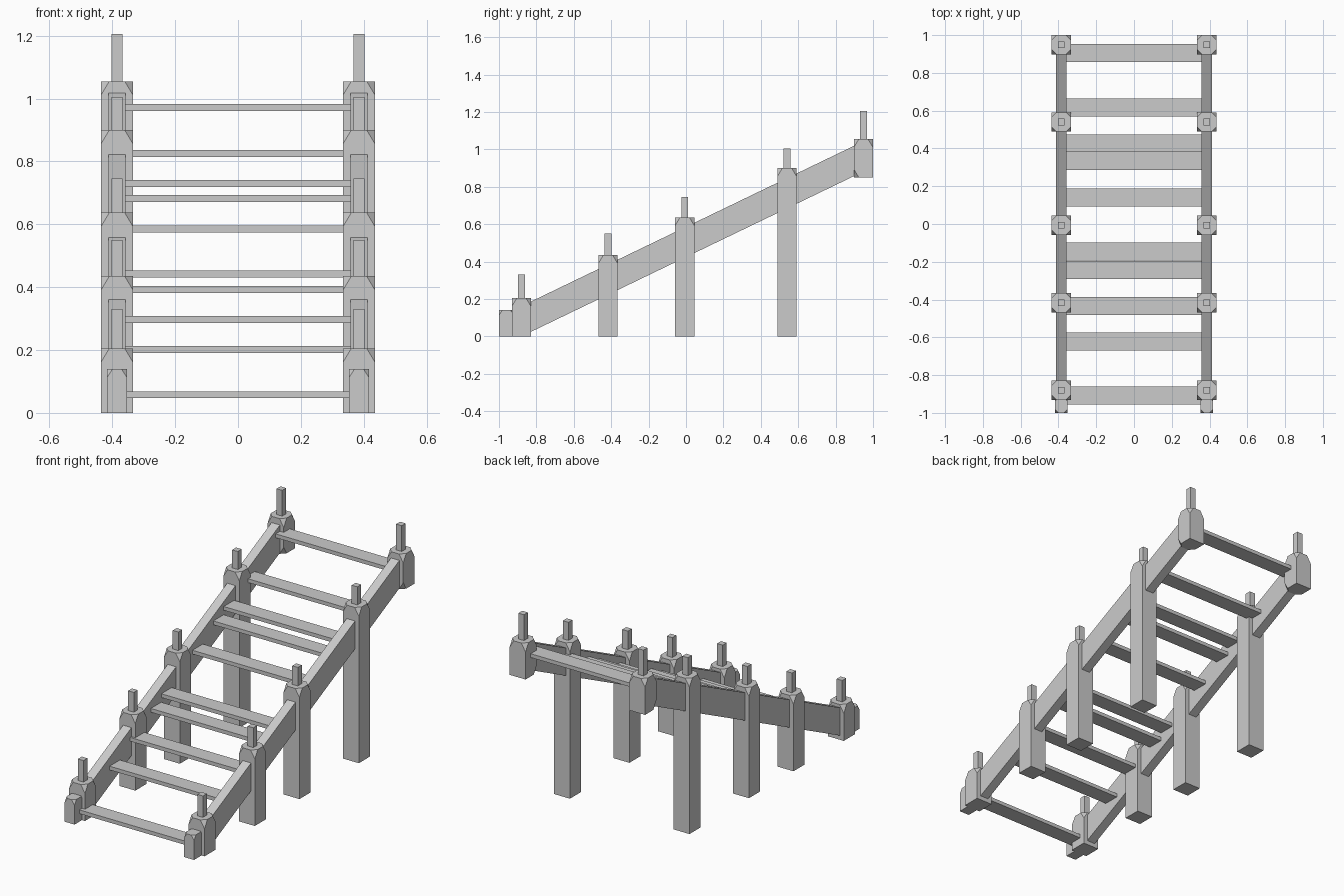
import bpy, bmesh

cube = bpy.data.objects.get("Cube")
if cube:
    bpy.data.objects.remove(cube, do_unlink=True)

grey = bpy.data.materials.new("plain grey")
grey.use_nodes = True
colour = (0.6, 0.6, 0.6, 1)
grey.diffuse_color = colour
grey.node_tree.nodes["Principled BSDF"].inputs["Base Color"].default_value = colour


def finish(bm, name):
    bmesh.ops.recalc_face_normals(bm, faces=bm.faces)
    mesh = bpy.data.meshes.new(name)
    bm.to_mesh(mesh)
    bm.free()
    mesh.materials.append(grey)
    obj = bpy.data.objects.new(name, mesh)
    bpy.context.collection.objects.link(obj)
    return obj


def box(name, low, high, cut=0, drop=0, cut_bottom_front=False):
    """Box whose upper corners can be sliced off diagonally."""
    bm = bmesh.new()
    bmesh.ops.create_cube(bm, size=1)
    for v in bm.verts:
        v.co = [(a + b) / 2 + c * (b - a) for a, b, c in zip(low, high, v.co)]
    levels = [(high[2], 1)] + ([(low[2], -1)] if cut_bottom_front else [])
    for z, up in levels if cut else []:
        for sx in (-1, 1):
            for sy in (-1, 1) if up > 0 else (-1,):
                x = high[0] if sx > 0 else low[0]
                y = high[1] if sy > 0 else low[1]
                normal = (sx / cut, sy / cut, up / drop)
                geom = bm.verts[:] + bm.edges[:] + bm.faces[:]
                bmesh.ops.bisect_plane(bm, geom=geom, plane_co=(x - sx * cut, y, z),
                                       plane_no=normal, clear_outer=True)
                bmesh.ops.holes_fill(bm, edges=[e for e in bm.edges if e.is_boundary])
    return finish(bm, name)


def rail_height(y):
    return 0.505 + 0.482 * y


POST_X, POST_W, PEG_W, RAIL_W, STUB_W = 0.385, 0.0515, 0.018, 0.027, 0.032

# Posts: y, bottom, shoulder, peg top
POSTS = [(-0.88, 0, 0.205, 0.33), (-0.417, 0, 0.435, 0.55), (-0.007, 0, 0.637, 0.745),
         (0.54, 0, 0.90, 1.005), (0.9485, 0.85, 1.055, 1.205)]

for side, x in (("left", POST_X), ("right", -POST_X)):
    for i, (y, bottom, shoulder, top) in enumerate(POSTS, 1):
        box(f"{side}_post_{i}", (x - POST_W, y - POST_W, bottom),
            (x + POST_W, y + POST_W, shoulder), 0.027, 0.045, bottom > 0)
        box(f"{side}_peg_{i}", (x - PEG_W, y - PEG_W, shoulder - 0.01),
            (x + PEG_W, y + PEG_W, top))

    # Sloping side rail
    rail = box(f"{side}_rail", (x - RAIL_W, -0.86, -0.081), (x + RAIL_W, 0.93, 0.081))
    for v in rail.data.vertices:
        v.co.z += rail_height(v.co.y)

    # Short block at the foot
    box(f"{side}_foot_block", (x - STUB_W, -1, 0), (x + STUB_W, -0.92, 0.14), 0.018, 0.028)

# Flat rungs
for i, y in enumerate((-0.9075, -0.622, -0.433, -0.2425, -0.146,
                       0.14, 0.3325, 0.4275, 0.617, 0.905), 1):
    z = 0.515 + 0.504 * y
    box(f"rung_{i}", (-0.37, y - 0.0475, z - 0.011), (0.37, y + 0.0475, z + 0.011))
